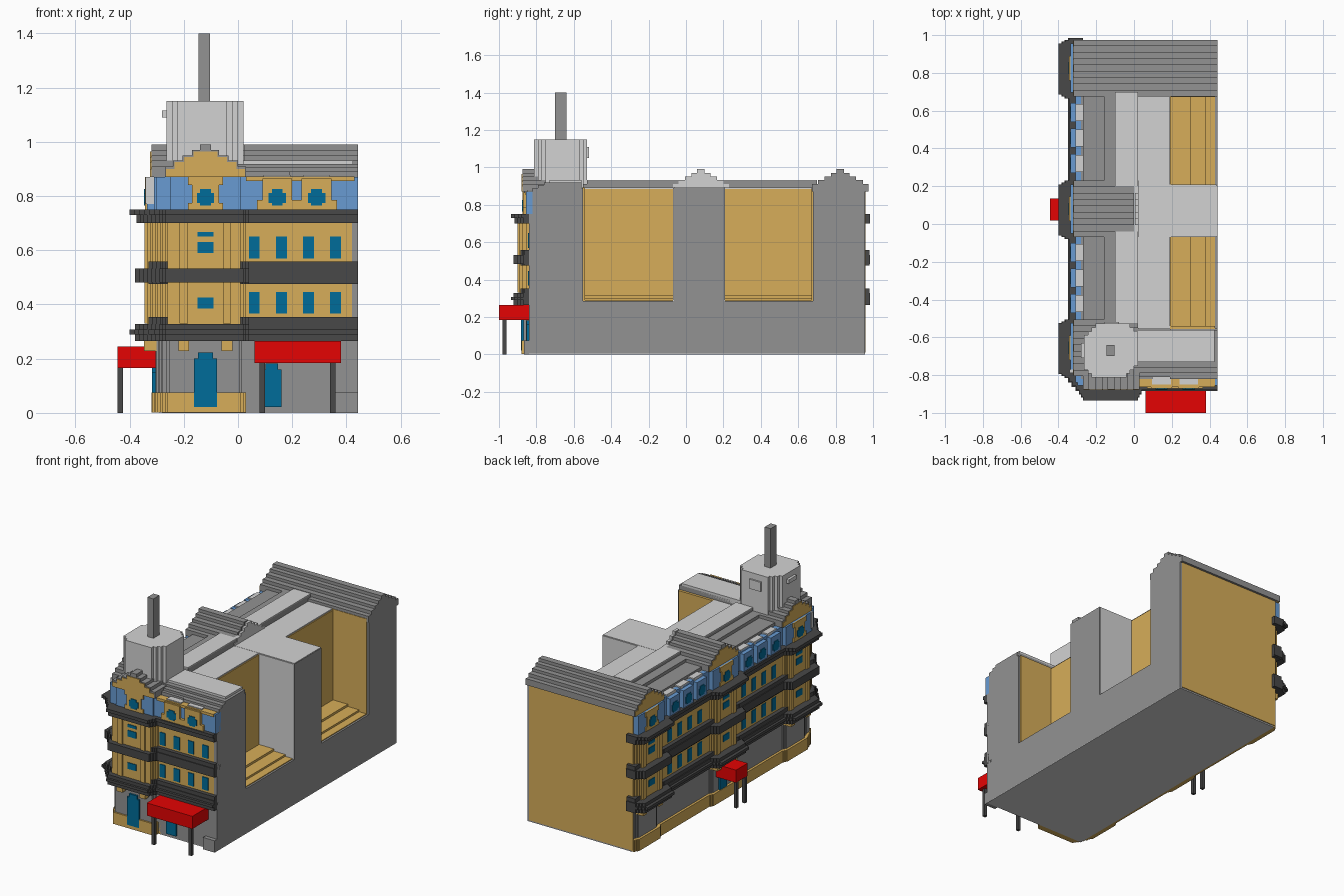
import bpy
import bmesh

cube = bpy.data.objects.get("Cube")
if cube:
    bpy.data.objects.remove(cube)


def make_material(name, red, green, blue):
    mat = bpy.data.materials.new(name)
    mat.use_nodes = True
    colour = (red, green, blue, 1)
    mat.diffuse_color = colour
    mat.node_tree.nodes["Principled BSDF"].inputs["Base Color"].default_value = colour
    return mat


GOLD = make_material("sandstone", .68, .42, .1)
LIGHT = make_material("pale grey", .65, .65, .65)
GREY = make_material("mid grey", .29, .29, .29)
DARK = make_material("dark grey", .065, .065, .065)
BLUE = make_material("slate blue", .14, .33, .65)
TEAL = make_material("window teal", 0, .15, .32)
RED = make_material("awning red", .78, .001, .001)

# Main lines of the plan
EAST, WEST, FRONT, BACK = .442, -.305, -.84, .957
BAY_WEST, BAY_FRONT, CHAMFER = -.335, -.89, .03
FRONT_BAY = -.12
WEST_BAYS = (-.655, .08, .825)


def stair(outline, steps=3):
    """Turn every slanted edge of an outline into square steps."""
    result = []
    for (x, y), (next_x, next_y) in zip(outline, outline[1:] + outline[:1]):
        result.append((x, y))
        dx, dy = (next_x - x) / steps, (next_y - y) / steps
        if min(abs(dx), abs(dy)) > .0005:
            for i in range(steps):
                result.append((x + dx * (i + 1), y + dy * i))
                if i < steps - 1:
                    result.append((x + dx * (i + 1), y + dy * (i + 1)))
    return result


def prism(name, material, outline, bottom, top):
    bm = bmesh.new()
    face = bm.faces.new([bm.verts.new((x, y, bottom)) for x, y in stair(outline)])
    extruded = bmesh.ops.extrude_face_region(bm, geom=[face])["geom"]
    moved = [v for v in extruded if isinstance(v, bmesh.types.BMVert)]
    bmesh.ops.translate(bm, vec=(0, 0, top - bottom), verts=moved)
    bmesh.ops.recalc_face_normals(bm, faces=bm.faces)
    mesh = bpy.data.meshes.new(name)
    bm.to_mesh(mesh)
    bm.free()
    mesh.materials.append(material)
    obj = bpy.data.objects.new(name, mesh)
    bpy.context.collection.objects.link(obj)


def box(name, material, x0, x1, y0, y1, bottom, top):
    prism(name, material, [(x0, y0), (x1, y0), (x1, y1), (x0, y1)], bottom, top)


def on_face(name, material, side, centre, half, out, depth, bottom, top):
    """Box on a street face: 'out' is its outer plane, 'depth' runs inward."""
    if side == "front":
        box(name, material, centre - half, centre + half, -out, depth - out, bottom, top)
    else:
        box(name, material, -out, depth - out, centre - half, centre + half, bottom, top)


def facade(name, material, bottom, top, wall=0, bay=0, east=EAST):
    """Shell along both streets, with stepped bays, grown outward."""
    grow = min(wall, CHAMFER)
    west, front = WEST - wall, FRONT - wall
    half = .13 + grow / 3
    bay_front = BAY_FRONT - bay * .7
    outline = [(east, front),
               (FRONT_BAY + half + CHAMFER, front), (FRONT_BAY + half, bay_front),
               (FRONT_BAY - half, bay_front), (FRONT_BAY - half - CHAMFER, front)]
    half = .1 + grow
    for centre in WEST_BAYS:
        outline += [(west, centre - half - CHAMFER), (BAY_WEST - bay, centre - half),
                    (BAY_WEST - bay, centre + half), (west, centre + half + CHAMFER)]
    end = outline[-1][1]
    outline += [(-.27, end), (-.27, -.8), (east, -.8)]
    prism(name, material, outline, bottom, top)


def stepped_gable(name, material, side, centre, out, depth, steps):
    for bottom, top, half in steps:
        on_face(name, material, side, centre, half, out, depth, bottom, top)


def round_window(side, centre, out):
    on_face("round_window", TEAL, side, centre, .032, out, .01, .775, .812)
    on_face("round_window_top", TEAL, side, centre, .02, out, .01, .765, .826)


# Core of the building and its three wings
box("foundation", LIGHT, -.29, EAST, FRONT, BACK, 0, .004)
box("ground_block", GREY, -.28, EAST, FRONT, BACK, .004, .285)
box("spine", GREY, -.28, .19, -.82, BACK, .285, .87)
for name, y0, y1 in (("front_wing", -.82, -.55), ("middle_wing", -.065, .205), ("rear_wing", .68, BACK)):
    box(name, GREY, .19, EAST, y0, y1, .285, .89)
box("rear_wall", GOLD, -.3, .43, BACK, BACK + .004, .01, .89)

# Courtyards: gold walls, pale middle wing, stepped floors
for y0, y1 in ((-.55, -.065), (.205, .68)):
    box("courtyard_wall", GOLD, .19, .196, y0, y1, .285, .885)
    for x1, top in ((.43, .29), (.38, .302), (.3, .316)):
        box("courtyard_step", GOLD, .19, x1, y0, y1, .285, top)
box("front_wing_inner_wall", GOLD, .19, .43, -.555, -.54, .285, .892)
box("rear_wing_inner_wall", GOLD, .19, .43, .672, .69, .285, .892)
for y in (-.069, .205):
    box("middle_wing_side", LIGHT, .19, .436, y, y + .004, .285, .89)

# Street storeys
facade("ground_storey", GREY, .004, .28, -.015, -.03)
facade("plinth", GOLD, .001, .075, 0, -.015, .045)
box("grey_plinth", GREY, .36, EAST, -.865, -.8, 0, .075)
facade("upper_storeys", GOLD, .28, .72, east=.42)
box("corner_strip", GREY, .42, EAST, FRONT, -.8, .28, .75)

# Balconies and cornices, with higher rails between the bays
for bottom, top, wall, bay in ((.265, .328, .03, .045), (.29, .307, .045, .065),
                               (.482, .532, .03, .045), (.7, .73, .03, .04), (.73, .75, .04, .065)):
    facade("cornice", DARK, bottom, top, wall, bay)
for bottom, top in ((.328, .353), (.475, .482), (.532, .558)):
    facade("balcony_rail", DARK, bottom, top, .025, -.008)

# Windows of the straight walls
window_spots = [("front", .06 + .1 * i, -FRONT) for i in range(4)]
window_spots += [("west", start + .1 * i, -WEST) for start in (-.44, .3) for i in range(4)]
for side, centre, out in window_spots:
    for bottom, top in ((.367, .447), (.57, .65)):
        on_face("window", TEAL, side, centre, .02, out + .004, .01, bottom, top)

# Blue attic
box("attic_front", BLUE, -.3, EAST, -.855, -.8, .75, .87)
box("attic_west", BLUE, -.31, -.26, -.84, .955, .75, .87)
box("attic_pier", LIGHT, -.342, -.3, -.79, -.77, .77, .87)

# Bays: windows, brackets, pilasters, gables and the cross roofs behind them
gable_steps = ((.87, .9, .145), (.9, .925, .115), (.925, .945, .08), (.945, .965, .045))
roof_steps = ((.87, .91, .15), (.91, .932, .12), (.932, .95, .085), (.95, .97, .05), (.97, .99, .02))
bays = [("front", FRONT_BAY, -BAY_FRONT, .2)]
bays += [("west", y, -BAY_WEST, length) for y, length in zip(WEST_BAYS, (.2, .32, .32 + EAST))]
for side, centre, out, length in bays:
    for bottom, top in ((.385, .425), (.59, .63), (.65, .668)):
        on_face("bay_window", TEAL, side, centre, .03, out + .004, .01, bottom, top)
    for offset in (-.08, .08):
        on_face("bracket", GOLD, side, centre + offset, .02, out + .012, .06, .228, .27)
        on_face("pilaster", GOLD, side, centre + offset, .015, out + .01, .03, .33, .71)
    attic_out = out - .025 if side == "front" else out
    on_face("bay_attic", BLUE, side, centre, .13, attic_out, .06, .75, .87)
    stepped_gable("gable_panel", GOLD, side, centre, attic_out + .008, .03,
                  ((.75, .775, .065), (.775, .84, .05), (.84, .87, .065)))
    round_window(side, centre, attic_out + .012)
    stepped_gable("gable", GOLD, side, centre, out - .011, .02, gable_steps)
    stepped_gable("cross_roof", GREY, side, centre, out - .015, length, roof_steps)

# Arched street doors
for side, centre, half, out, top in (("front", FRONT_BAY, .042, .873, .2), ("front", .125, .035, .844, .16),
                                     ("west", .076, .035, .309, .15)):
    on_face("door", TEAL, side, centre, half, out + .008, .02, .022, top)
    on_face("door_arch", TEAL, side, centre, half * .65, out + .008, .02, top, top + .022)

# Attic dormers
box("attic_eaves", GOLD, .03, .43, -.862, -.82, .855, .872)
for x in (.145, .29):
    on_face("dormer_sill", GOLD, "front", x, .075, .872, .03, .75, .785)
    on_face("dormer", GOLD, "front", x, .055, .872, .05, .785, .865)
    on_face("dormer_cap", LIGHT, "front", x, .05, .85, .06, .865, .878)
    round_window("front", x, .876)
for y in (-.42, -.285, -.15, .32, .455, .59):
    on_face("dormer", BLUE, "west", y, .05, .336, .06, .75, .86)
    on_face("dormer_cap", LIGHT, "west", y, .045, .31, .055, .86, .878)
    round_window("west", y, .34)

# Long roof over the spine
for x0, top in ((-.27, .89), (-.16, .91)):
    box("spine_roof", GREY, x0, .02, -.55, .7, .87, top)
box("spine_ridge_side", GREY, -.1, .02, -.53, .7, .9, .926)
box("spine_ridge", LIGHT, -.1, .02, -.53, .7, .926, .932)
box("spine_terrace", LIGHT, .02, .19, -.555, .685, .87, .893)
box("middle_wing_roof", LIGHT, .02, EAST - .002, -.065, .205, .89, .894)
stepped_gable("middle_roof_end", LIGHT, "west", WEST_BAYS[1], -.006, .018, roof_steps)

# Front wing roof
for y0, top in ((-.81, .89), (-.79, .905), (-.76, .918)):
    box("front_wing_roof", GREY, .0, EAST, y0, -.56, .87, top)
box("front_wing_ridge", LIGHT, .0, .425, -.73, -.56, .9, .932)


# Corner tower and mast
def octagon(half, cut):
    cx, cy = -.122, -.67
    side = half - cut
    corners = [(side, half), (half, side), (half, -side), (side, -half)]
    corners += [(-x, -y) for x, y in corners]
    return [(cx + x, cy + y) for x, y in corners]


prism("tower", LIGHT, octagon(.142, .06), .87, 1.15)
box("tower_ledge_west", LIGHT, -.28, -.25, -.71, -.63, 1.09, 1.115)
box("tower_ledge_rear", LIGHT, -.16, -.08, -.54, -.518, 1.05, 1.11)
box("mast", GREY, -.145, -.104, -.7, -.64, 1.15, 1.4)

# Awnings on posts
box("front_awning", RED, .06, .38, -1, FRONT, .185, .265)
box("west_awning", RED, -.445, WEST, .018, .135, .165, .245)
for x in (.09, .35):
    box("awning_post", DARK, x - .01, x + .01, -.98, -.96, 0, .185)
for y in (.035, .118):
    box("awning_post", DARK, -.445, -.425, y - .01, y + .01, 0, .165)
